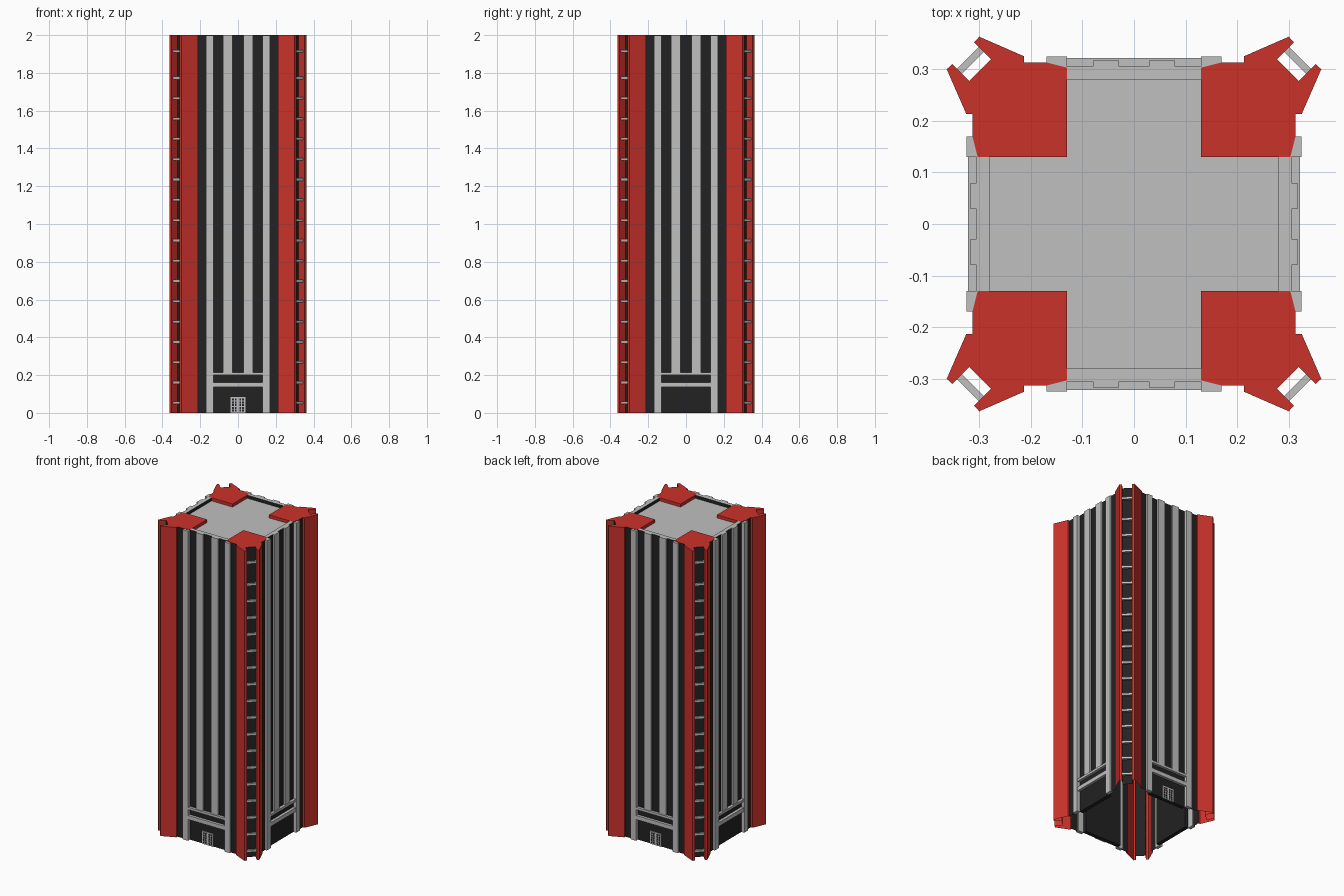
import bpy, bmesh, math
from mathutils import Matrix, Vector

if "Cube" in bpy.data.objects:
    bpy.data.objects.remove(bpy.data.objects["Cube"])


def material(name, rgb):
    m = bpy.data.materials.new(name)
    m.diffuse_color = (*rgb, 1)
    m.use_nodes = True
    m.node_tree.nodes["Principled BSDF"].inputs["Base Color"].default_value = m.diffuse_color
    return m


RED = material("red", (0.60, 0.032, 0.024))
GREY = material("light grey", (0.53, 0.53, 0.53))
BLACK = material("black", (0.016, 0.016, 0.016))
H = 2.0


def finish(name, bm, mats, quarter=0):
    """Turn a bmesh into an object, rotated about z by quarter turns."""
    bm.transform(Matrix.Rotation(quarter * math.pi / 2, 4, 'Z'))
    me = bpy.data.meshes.new(name)
    bm.to_mesh(me)
    bm.free()
    for m in mats:
        me.materials.append(m)
    ob = bpy.data.objects.new(name, me)
    bpy.context.collection.objects.link(ob)
    return ob


def add_box(bm, x, y, z):
    """Box from (min, max) pairs."""
    c = [(a + b) / 2 for a, b in (x, y, z)]
    s = [b - a for a, b in (x, y, z)]
    mat = Matrix.Translation(c) @ Matrix.Diagonal((*s, 1))
    bmesh.ops.create_cube(bm, size=1, matrix=mat)


def boxes(name, items, mat, quarter):
    bm = bmesh.new()
    for it in items:
        add_box(bm, *it)
    return finish(name, bm, [mat], quarter)


# Half outline of a corner pillar, mirrored across the diagonal
half = [(0.303, 0.13), (0.313, 0.17), (0.313, 0.213), (0.325, 0.213),
        (0.363, 0.30), (0.352, 0.31), (0.319, 0.277)]
outline = [(0.13, 0.13)] + half + [(y, x) for x, y in reversed(half)]
BLACK_EDGES = (1, 2, 7, 12, 13)   # wall returns and back of the slot


def corner_pillar(q):
    # open-bottomed shell with a red cap
    bm = bmesh.new()
    n = len(outline)
    top = [bm.verts.new((x, y, H)) for x, y in outline]
    bm.faces.new(top)
    for i in range(n):
        a, b = top[i], top[(i + 1) % n]
        z = 1.98 if i in (0, n - 1) else 0.0
        lo = [bm.verts.new((v.co.x, v.co.y, z)) for v in (a, b)]
        f = bm.faces.new((b, a, lo[0], lo[1]))
        f.material_index = 1 if i in BLACK_EDGES else 0
    bmesh.ops.remove_doubles(bm, verts=bm.verts, dist=1e-5)
    finish("corner_pillar", bm, [RED, BLACK], q)


def ladder(q):
    # rungs across the corner slot
    bm = bmesh.new()
    for z in [0.053 + 0.1075 * i for i in range(17)] + [1.915]:
        mat = (Matrix.Translation((0.317, 0.317, z)) @ Matrix.Rotation(math.pi / 4, 4, 'Z')
               @ Matrix.Diagonal((0.014, 0.06, 0.014, 1)))
        bmesh.ops.create_cube(bm, size=1, matrix=mat)
    finish("ladder_rungs", bm, [GREY], q)


def side(q):
    # black wall with a grey rim on top
    bm = bmesh.new()
    add_box(bm, (-0.13, 0.13), (-0.305, -0.28), (0, H))
    for f in bm.faces:
        f.normal_update()
        f.material_index = 1 if f.normal.z > 0.5 else 0
    finish("wall", bm, [BLACK, GREY], q)
    # full-height columns framing the wall
    boxes("edge_columns", [((s * 0.15 - 0.02, s * 0.15 + 0.02), (-0.325, -0.303), (0, H - 0.002))
                           for s in (-1, 1)], GREY, q)
    # ribs above the entrance
    boxes("wall_ribs", [((s * 0.054 - 0.025, s * 0.054 + 0.025), (-0.317, -0.304), (0.2, H))
                        for s in (-1, 1)], GREY, q)
    # two beams over the entrance
    boxes("entrance_beams", [((-0.131, 0.131), (-0.322, -0.304), z)
                             for z in ((0.136, 0.162), (0.2, 0.215))], GREY, q)


def door(q):
    # framed double door with small dark panes
    boxes("door", [((-0.04, 0.04), (-0.310, -0.304), (0, 0.083))], GREY, q)
    panes = []
    for s in (-1, 1):
        for c in (0.012, 0.027):
            for r in range(5):
                x, z = s * c, 0.012 + r * 0.0145
                panes.append(((x - 0.005, x + 0.005), (-0.312, -0.309), (z - 0.005, z + 0.005)))
    boxes("door_panes", panes, BLACK, q)


for q in range(4):
    corner_pillar(q)
    ladder(q)
    side(q)
for q in (0, 2):
    door(q)

# recessed roof slab
boxes("roof", [((-0.28, 0.28), (-0.28, 0.28), (1.965, 1.98))], GREY, 0)
